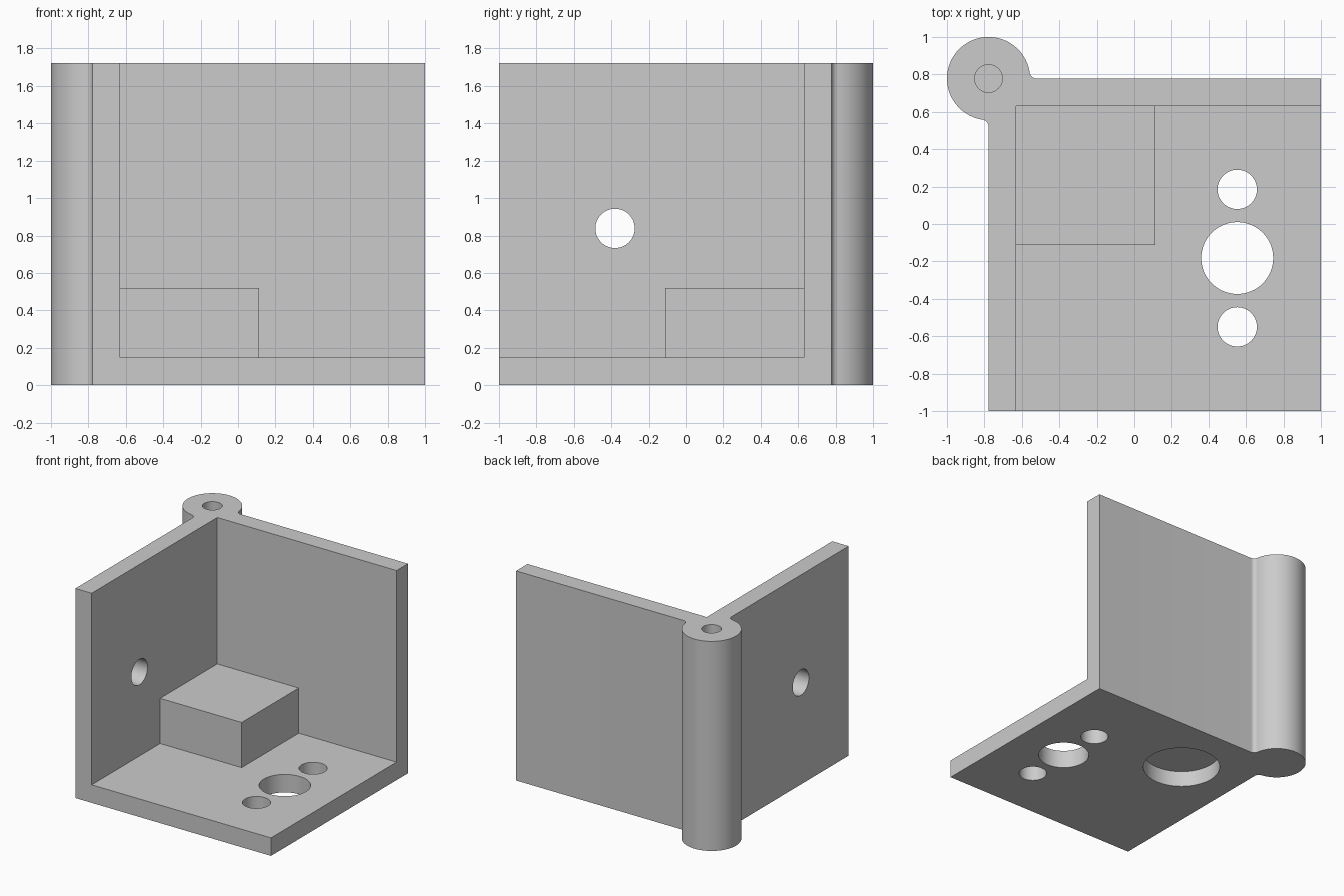
import bpy
import bmesh
from math import cos, sin, pi, atan2, sqrt
from mathutils import Matrix, Vector

if "Cube" in bpy.data.objects:
    bpy.data.objects.remove(bpy.data.objects["Cube"], do_unlink=True)

HEIGHT, WALL = 1.722, 0.148
POST = Vector((-0.778, 0.778))     # post axis, also the outer wall corner
POST_R, FILLET = 0.222, 0.037
INNER = POST.x + WALL

grey = bpy.data.materials.new("light grey")
grey.use_nodes = True
colour = (0.6, 0.6, 0.6, 1)
grey.diffuse_color = colour
grey.node_tree.nodes["Principled BSDF"].inputs["Base Color"].default_value = colour


def make_object(name, bm):
    mesh = bpy.data.meshes.new(name)
    bmesh.ops.recalc_face_normals(bm, faces=bm.faces)
    bm.to_mesh(mesh)
    bm.free()
    mesh.materials.append(grey)
    obj = bpy.data.objects.new(name, mesh)
    bpy.context.collection.objects.link(obj)
    return obj


def box(name, low, high):
    bm = bmesh.new()
    low, high = Vector(low), Vector(high)
    size = high - low
    bmesh.ops.create_cube(bm, size=1, matrix=Matrix.Translation((low + high) / 2)
                          @ Matrix.Diagonal((*size, 1)))
    return make_object(name, bm)


def cylinder(name, centre, radius, depth, axis="Z"):
    bm = bmesh.new()
    turn = Matrix.Rotation(pi / 2, 4, "Y") if axis == "X" else Matrix()
    bmesh.ops.create_cone(bm, cap_ends=True, segments=64, radius1=radius, radius2=radius,
                          depth=depth, matrix=Matrix.Translation(centre) @ turn)
    return make_object(name, bm)


def combine(target, tool, operation):
    mod = target.modifiers.new(operation.title(), "BOOLEAN")
    mod.operation, mod.solver, mod.object = operation, "EXACT", tool
    tool.hide_render = True
    bpy.context.view_layer.objects.active = target
    bpy.ops.object.modifier_apply(modifier=mod.name)
    bpy.data.objects.remove(tool, do_unlink=True)


def arc(centre, radius, start, end, steps):
    return [centre + radius * Vector((cos(a), sin(a)))
            for a in (start + (end - start) * i / steps for i in range(steps + 1))]


# Walls and corner post: one filleted profile, extruded upward
reach = sqrt((POST_R + FILLET) ** 2 - FILLET ** 2)
touch = atan2(FILLET, reach)
back_fillet = arc(POST + Vector((reach, FILLET)), FILLET, 1.5 * pi, pi + touch, 8)
side_fillet = arc(POST + Vector((-FILLET, -reach)), FILLET, pi / 2 - touch, 0, 8)
post_arc = arc(POST, POST_R, touch, 1.5 * pi - touch, 72)
outline = [Vector((1, POST.y))] + back_fillet + post_arc[1:-1] + side_fillet
outline += [Vector(p) for p in ((POST.x, -1), (INNER, -1), (INNER, -INNER), (1, -INNER))]

bm = bmesh.new()
face = bm.faces.new([bm.verts.new((p.x, p.y, 0)) for p in outline])
top = bmesh.ops.extrude_face_region(bm, geom=[face])["geom"]
bmesh.ops.translate(bm, vec=(0, 0, HEIGHT),
                    verts=[v for v in top if isinstance(v, bmesh.types.BMVert)])
bracket = make_object("corner_bracket", bm)

# Floor plate and raised block in the inside corner
lap = 0.05
combine(bracket, box("floor", (INNER - lap, -1, 0), (1, -INNER + lap, WALL)), "UNION")
combine(bracket, box("block", (INNER - lap, -0.111, 0.05), (0.111, -INNER + lap, 0.519)), "UNION")

# Floor holes
for y, radius in ((0.185, 0.105), (-0.182, 0.192), (-0.55, 0.105)):
    combine(bracket, cylinder("floor_hole", (0.553, y, 0.07), radius, 0.4), "DIFFERENCE")

# Side wall hole, blind pocket under the block, blind hole in the post
combine(bracket, cylinder("wall_hole", (-0.704, -0.38, 0.838), 0.105, 0.4, "X"), "DIFFERENCE")
combine(bracket, cylinder("pocket", (-0.259, 0.259, 0), 0.295, 0.26), "DIFFERENCE")
combine(bracket, cylinder("post_hole", (POST.x, POST.y, HEIGHT), 0.074, 1.2), "DIFFERENCE")

# Smooth round surfaces, crisp edges
bpy.ops.object.select_all(action="DESELECT")
bracket.select_set(True)
bpy.context.view_layer.objects.active = bracket
bpy.ops.object.shade_smooth_by_angle()
